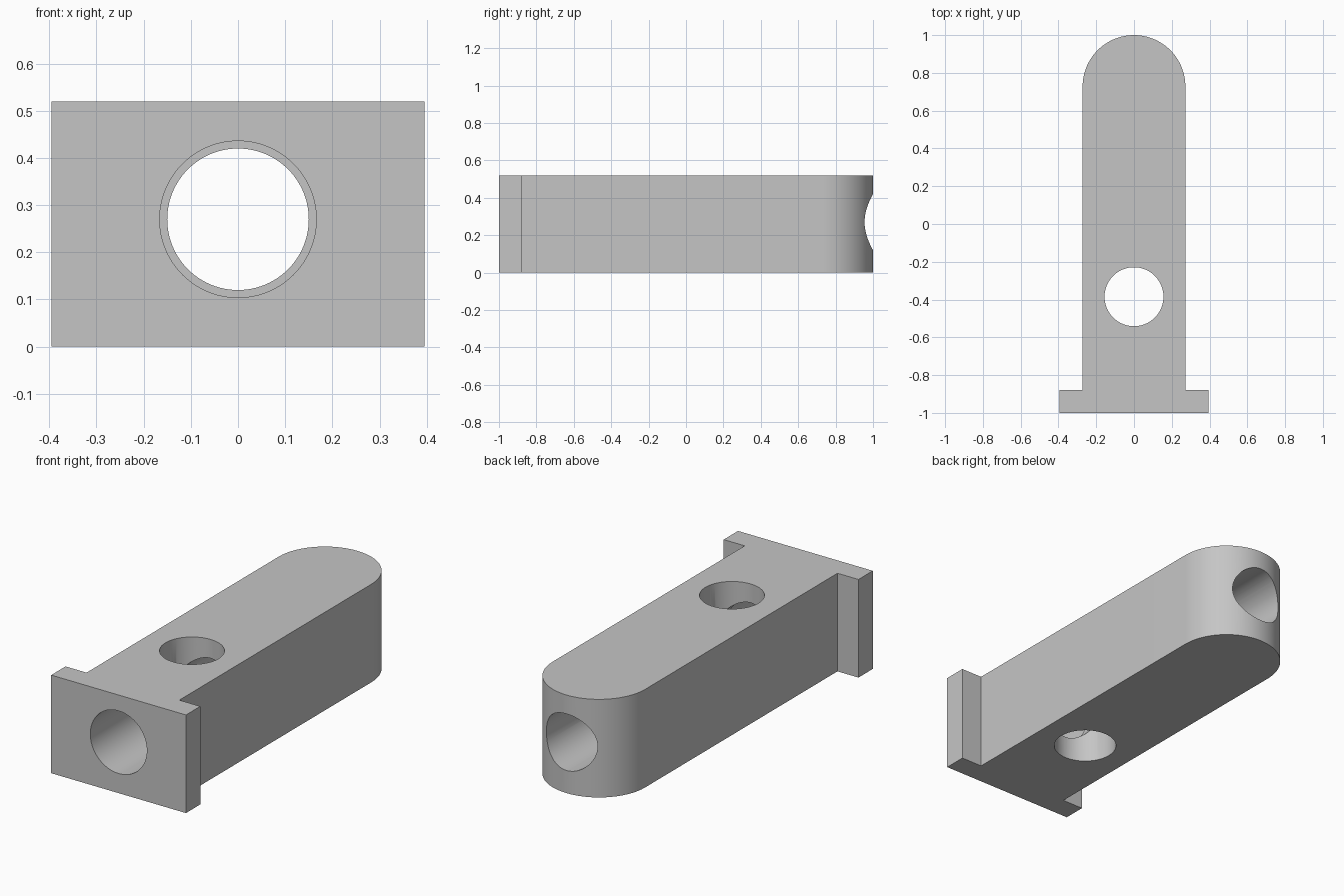
import bpy, bmesh
from math import pi, sin, cos, radians
from mathutils import Vector

cube = bpy.data.objects.get("Cube")
if cube:
    bpy.data.objects.remove(cube, do_unlink=True)

HEIGHT = 0.52
HALF_BODY, HALF_FLANGE = 0.272, 0.395
FRONT, FLANGE_BACK, BACK = -1.0, -0.88, 1.0
BORE_Z, HOLE_Y = 0.27, -0.385

grey = bpy.data.materials.new("plain grey")
grey.use_nodes = True
color = (0.56, 0.56, 0.56, 1)
grey.diffuse_color = color
grey.node_tree.nodes["Principled BSDF"].inputs["Base Color"].default_value = color

# Outline: T-shaped flange at the front, round nose at the back
STEPS = 64
arc_y = BACK - HALF_BODY
outline = [(-HALF_BODY, FLANGE_BACK), (-HALF_FLANGE, FLANGE_BACK), (-HALF_FLANGE, FRONT),
           (HALF_FLANGE, FRONT), (HALF_FLANGE, FLANGE_BACK), (HALF_BODY, FLANGE_BACK)]
outline += [(HALF_BODY * cos(pi * i / STEPS), arc_y + HALF_BODY * sin(pi * i / STEPS))
            for i in range(STEPS + 1)]

bm = bmesh.new()
base = bm.faces.new([bm.verts.new((x, y, 0)) for x, y in outline])
top = bmesh.ops.extrude_face_region(bm, geom=[base])["geom"]
bmesh.ops.translate(bm, vec=(0, 0, HEIGHT),
                    verts=[v for v in top if isinstance(v, bmesh.types.BMVert)])
bmesh.ops.recalc_face_normals(bm, faces=bm.faces)
mesh = bpy.data.meshes.new("flanged_block")
bm.to_mesh(mesh)
bm.free()
block = bpy.data.objects.new("flanged_block", mesh)
bpy.context.collection.objects.link(block)
mesh.materials.append(grey)


def drill(radius, start, end):
    """Cut a round hole through the block between two points."""
    a, b = Vector(start), Vector(end)
    bpy.ops.mesh.primitive_cylinder_add(vertices=96, radius=radius, depth=(b - a).length,
                                        location=(a + b) / 2,
                                        rotation=(b - a).to_track_quat("Z", "Y").to_euler())
    cutter = bpy.context.object
    cutter.data.materials.append(grey)
    cutter.hide_render = True
    mod = block.modifiers.new("hole", "BOOLEAN")
    mod.operation, mod.solver, mod.object = "DIFFERENCE", "EXACT", cutter
    bpy.ops.object.select_all(action="DESELECT")
    block.select_set(True)
    bpy.context.view_layer.objects.active = block
    bpy.ops.object.modifier_apply(modifier=mod.name)
    bpy.data.objects.remove(cutter, do_unlink=True)


# Long through bore, wider front counterbore, vertical cross hole
drill(0.15, (0, FRONT - 0.1, BORE_Z), (0, BACK + 0.1, BORE_Z))
drill(0.166, (0, FRONT - 0.1, BORE_Z), (0, -0.56, BORE_Z))
drill(0.156, (0, HOLE_Y, -0.1), (0, HOLE_Y, HEIGHT + 0.1))

bpy.ops.object.shade_smooth_by_angle(angle=radians(30))
